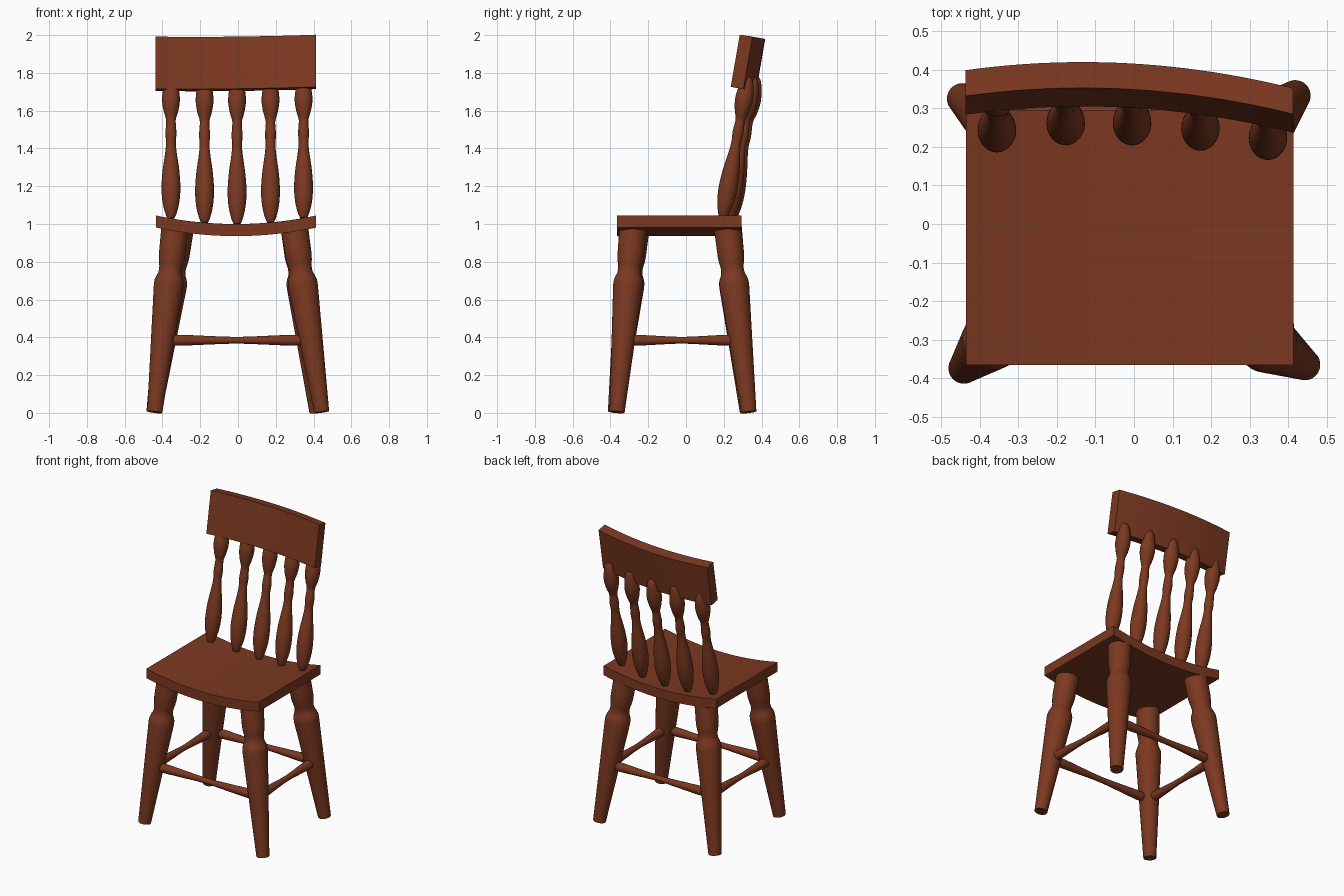
import bpy, bmesh, math
from mathutils import Vector

if "Cube" in bpy.data.objects:
    bpy.data.objects.remove(bpy.data.objects["Cube"])

wood = bpy.data.materials.new("red_brown_wood")
wood.diffuse_color = (0.2, 0.04, 0.015, 1)
wood.use_nodes = True
wood.node_tree.nodes["Principled BSDF"].inputs["Base Color"].default_value = wood.diffuse_color


def finish(name, bm, angle=35):
    bmesh.ops.recalc_face_normals(bm, faces=bm.faces)
    me = bpy.data.meshes.new(name)
    bm.to_mesh(me)
    bm.free()
    ob = bpy.data.objects.new(name, me)
    bpy.context.collection.objects.link(ob)
    me.materials.append(wood)
    bpy.ops.object.select_all(action='DESELECT')
    ob.select_set(True)
    bpy.context.view_layer.objects.active = ob
    bpy.ops.object.shade_smooth_by_angle(angle=math.radians(angle))
    return ob


def eased(profile, steps=5):
    """Round a coarse turning profile with a Catmull-Rom curve."""
    p = [Vector(q) for q in profile]
    p = [p[0]] + p + [p[-1]]
    out = []
    for a, b, c, d in zip(p, p[1:], p[2:], p[3:]):
        for i in range(steps):
            t = i / steps
            out.append(0.5 * (2 * b + (c - a) * t + (2 * a - 5 * b + 4 * c - d) * t * t
                              + (3 * b - a - 3 * c + d) * t ** 3))
    return out + [p[-1]]


def turned(name, start, end, profile, sides=28):
    """Lathe (fraction, radius) pairs around the line start-end."""
    start, end = Vector(start), Vector(end)
    turn = (end - start).to_track_quat('Z', 'Y')
    bm = bmesh.new()
    rings = []
    for t, r in profile:
        c = start.lerp(end, t)
        rings.append([bm.verts.new(c + turn @ Vector((r * math.cos(a), r * math.sin(a), 0)))
                      for a in (2 * math.pi * i / sides for i in range(sides))])
    for a, b in zip(rings, rings[1:]):
        for i in range(sides):
            j = (i + 1) % sides
            bm.faces.new((a[i], a[j], b[j], b[i]))
    bm.faces.new(rings[0])
    bm.faces.new(rings[-1])
    return finish(name, bm)


def swept(name, section, x0, x1, steps=24):
    """Loft a four-cornered section along x."""
    bm = bmesh.new()
    rings = [[bm.verts.new(v) for v in section(x0 + (x1 - x0) * i / steps)]
             for i in range(steps + 1)]
    for a, b in zip(rings, rings[1:]):
        for i in range(4):
            j = (i + 1) % 4
            bm.faces.new((a[i], a[j], b[j], b[i]))
    bm.faces.new(rings[0])
    bm.faces.new(rings[-1])
    return finish(name, bm)


# Dished seat
def seat_section(x):
    z = 1.0 + 0.045 * ((x + 0.01) / 0.424) ** 2
    return [(x, -0.365, z), (x, 0.295, z), (x, 0.295, z - 0.064), (x, -0.365, z - 0.064)]


# Curved, leaning top rail
def rail_section(x):
    u = x + 0.01
    y = 0.349 - 0.056 * u - 0.041 * (u / 0.424) ** 2
    z = 1.992 + 0.012 * u + 0.005 * (u / 0.424) ** 2
    return [(x, y, z), (x, y + 0.067, z - 0.012),
            (x, y + 0.019, z - 0.288), (x, y - 0.048, z - 0.276)]


swept("seat", seat_section, -0.435, 0.413)
swept("top_rail", rail_section, -0.437, 0.412)

# Back spindles
spindle = eased([(0, .018), (.04, .031), (.12, .045), (.22, .05), (.34, .044), (.46, .031),
                 (.53, .026), (.6, .029), (.66, .026), (.7, .026), (.76, .039), (.83, .047),
                 (.9, .043), (.97, .03), (1, .014)])
for i, (x, y) in enumerate([(-.355, .23), (-.177, .252), (-.005, .253), (.172, .238), (.347, .21)]):
    low = 1.0 + 0.25 * (x + 0.01) ** 2
    lean = 0.18
    turned(f"back_spindle_{i + 1}", (x, y + lean * (low - 1.12), low),
           (x, y + lean * (1.78 - 1.12), 1.78), spindle)

# Splayed legs: foot and top centres
legs = {
    "front_left": ((-.441, -.374, .004), (-.333, -.265, .985)),
    "front_right": ((.443, -.365, .004), (.298, -.28, .985)),
    "back_right": ((.418, .333, .004), (.298, .22, .985)),
    "back_left": ((-.445, .325, .004), (-.305, .222, .985)),
}
leg = [(0, .04), (.35, .06), (.68, .079), (.705, .078), (.725, .072), (.745, .063),
       (.765, .06), (.785, .061), (.81, .066), (.84, .07), (.9, .071), (1, .073)]
for name, (foot, top) in legs.items():
    turned(name + "_leg", foot, top, leg)

# Stretchers between neighbouring legs
stretcher = eased([(0, .012), (.03, .025), (.08, .029), (.25, .024), (.5, .018),
                   (.75, .024), (.92, .029), (.97, .025), (1, .012)])
mid = {n: Vector(f).lerp(Vector(t), 0.388) for n, (f, t) in legs.items()}
for name, a, b in [("front", "front_left", "front_right"), ("right", "front_right", "back_right"),
                   ("back", "back_right", "back_left"), ("left", "back_left", "front_left")]:
    turned(name + "_stretcher", mid[a].lerp(mid[b], .04), mid[b].lerp(mid[a], .04), stretcher, 20)
